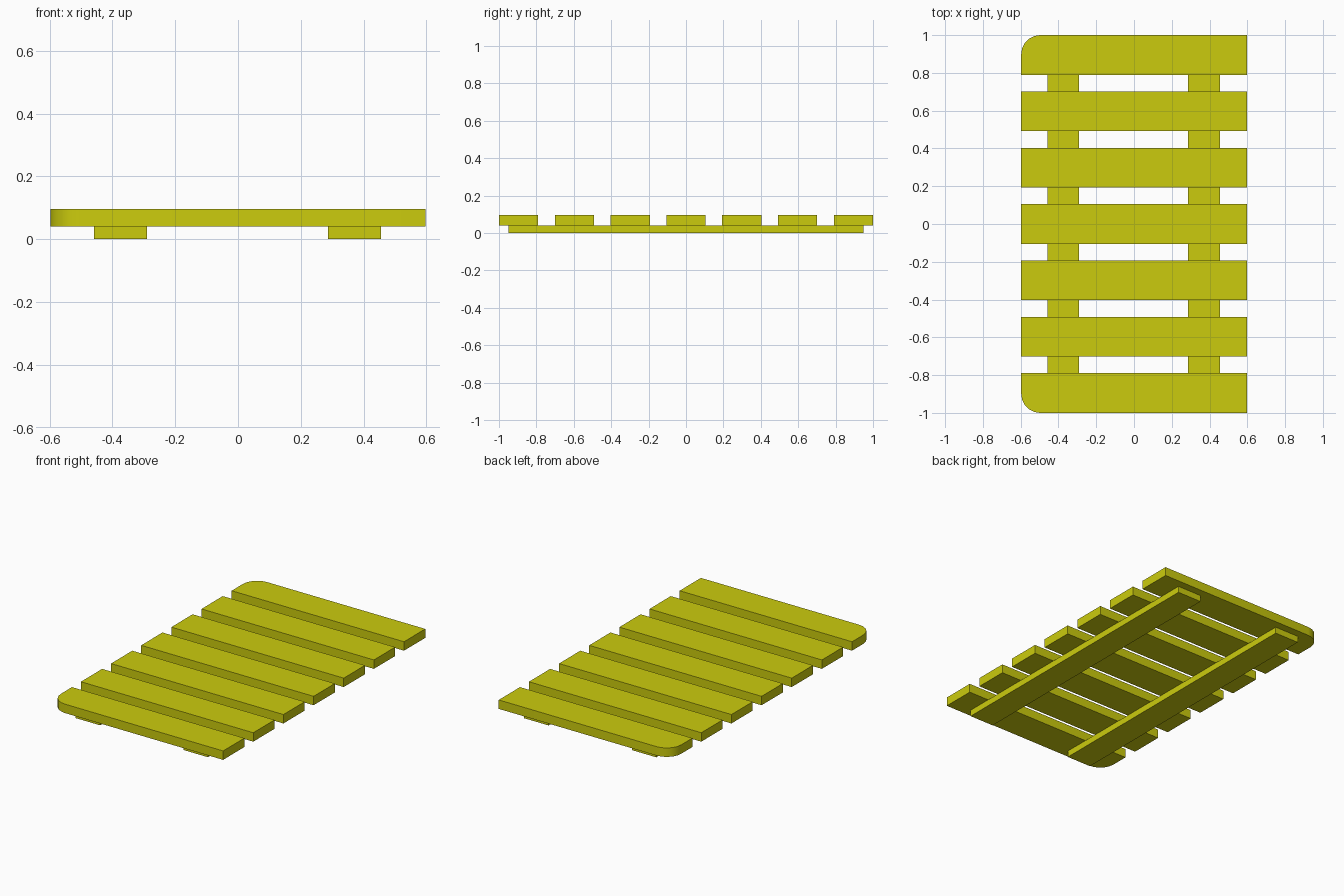
import bpy, bmesh, math

if "Cube" in bpy.data.objects:
    bpy.data.objects.remove(bpy.data.objects["Cube"])

mat = bpy.data.materials.new("yellow paint")
mat.diffuse_color = (0.6, 0.6, 0.004, 1)
mat.use_nodes = True
mat.node_tree.nodes["Principled BSDF"].inputs["Base Color"].default_value = mat.diffuse_color


def prism(name, outline, z0, z1):
    """Extrude a counter-clockwise xy outline from z0 to z1."""
    bm = bmesh.new()
    face = bm.faces.new([bm.verts.new((x, y, z0)) for x, y in outline])
    ext = bmesh.ops.extrude_face_region(bm, geom=[face])
    bmesh.ops.translate(bm, vec=(0, 0, z1 - z0),
                        verts=[v for v in ext["geom"] if isinstance(v, bmesh.types.BMVert)])
    bmesh.ops.recalc_face_normals(bm, faces=bm.faces[:])
    mesh = bpy.data.meshes.new(name)
    bm.to_mesh(mesh)
    bm.free()
    mesh.materials.append(mat)
    ob = bpy.data.objects.new(name, mesh)
    bpy.context.collection.objects.link(ob)
    return ob


def rect(x0, x1, y0, y1):
    return [(x0, y0), (x1, y0), (x1, y1), (x0, y1)]


X, W, R, STEPS = 0.597, 0.21, 0.1, 5
Z0, Z1 = 0.04, 0.096
PITCH = (2 - W) / 6

# Middle slats
for i in range(1, 6):
    y = -1 + i * PITCH
    prism(f"slat_{i}", rect(-X, X, y, y + W), Z0, Z1)

# End slats, each with its outer left corner rounded
arc = [(-X + R + R * math.cos(a), 1 - R + R * math.sin(a))
       for a in (math.pi / 2 * (1 + k / STEPS) for k in range(STEPS + 1))]
back = [(-X, 1 - W), (X, 1 - W), (X, 1)] + arc
front = [(x, -y) for x, y in reversed(back)]
for name, outline in (("back_slat", back), ("front_slat", front)):
    ob = prism(name, outline, Z0, Z1)
    bpy.ops.object.select_all(action='DESELECT')
    ob.select_set(True)
    bpy.context.view_layer.objects.active = ob
    bpy.ops.object.shade_smooth_by_angle(angle=math.radians(35))

# Lengthwise runners underneath
prism("left_runner", rect(-0.459, -0.29, -0.95, 0.95), 0, Z0)
prism("right_runner", rect(0.287, 0.456, -0.95, 0.95), 0, Z0)
